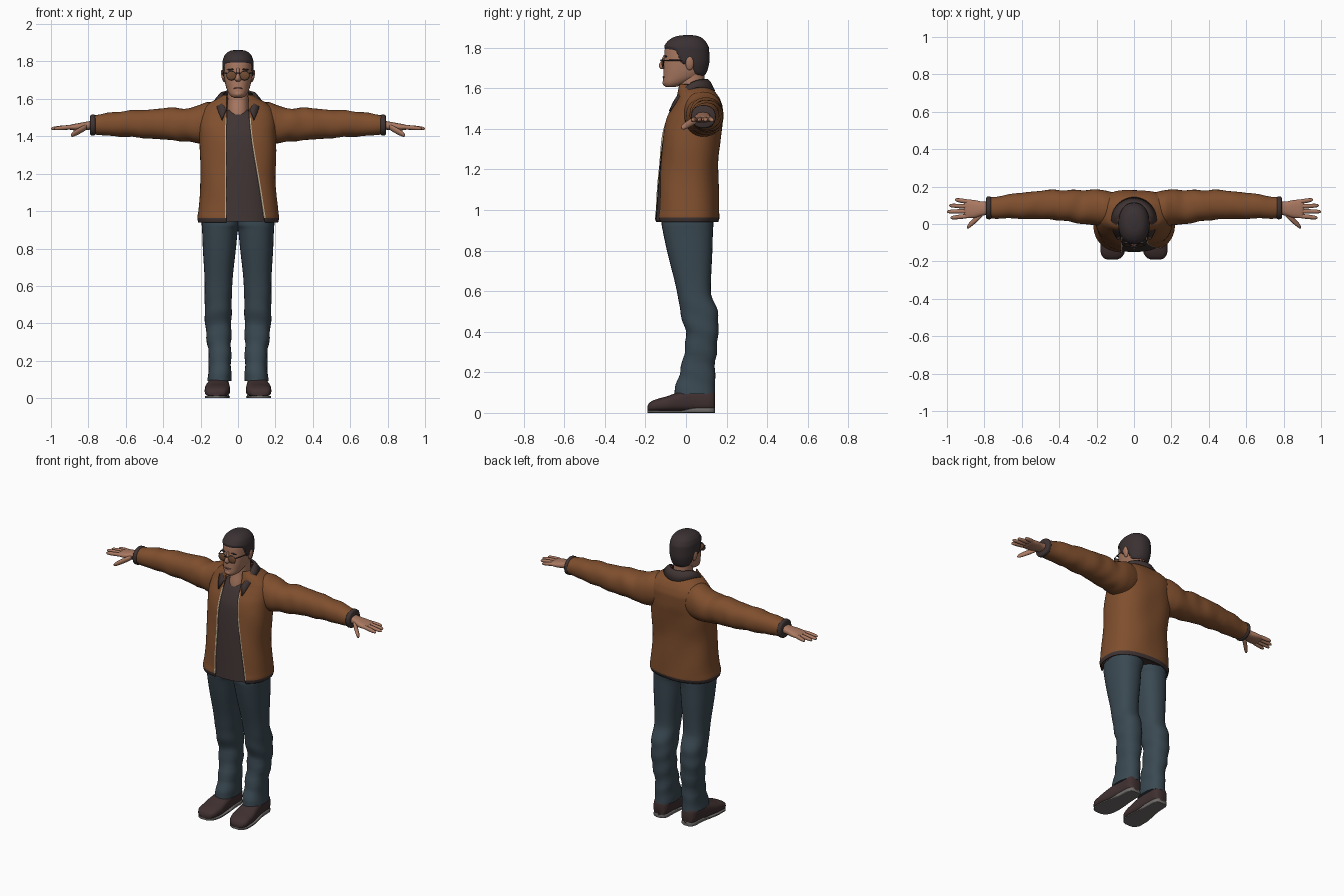
import bpy, bmesh, math
from mathutils import Vector, Matrix

if "Cube" in bpy.data.objects:
    bpy.data.objects.remove(bpy.data.objects["Cube"])

def material(name, r, g, b):
    m = bpy.data.materials.new(name)
    m.diffuse_color = (r, g, b, 1)
    m.use_nodes = True
    m.node_tree.nodes["Principled BSDF"].inputs["Base Color"].default_value = m.diffuse_color
    return m

LEATHER = material("brown leather", 0.215, 0.078, 0.027)
TRIM = material("dark cloth", 0.05, 0.034, 0.033)
DENIM = material("blue denim", 0.042, 0.066, 0.084)
SKIN = material("skin", 0.40, 0.19, 0.12)
HAIR = material("dark hair", 0.042, 0.030, 0.032)
SHOE = material("shoe leather", 0.052, 0.03, 0.03)
SOLE = material("grey sole", 0.16, 0.15, 0.145)
LENS = material("amber lens", 0.16, 0.07, 0.032)
ZIP = material("pale zip", 0.5, 0.4, 0.28)
LIP = material("lip", 0.25, 0.10, 0.075)

def sample(secs, t):
    """Smooth, overshoot-free interpolation of rows (t, values...)."""
    n = len(secs)
    i = max(0, min(n - 2, sum(1 for s in secs if s[0] <= t) - 1))
    h = secs[i + 1][0] - secs[i][0]
    u = max(0, min(1, (t - secs[i][0]) / h))
    def sec(k, c):
        return (secs[k + 1][c] - secs[k][c]) / (secs[k + 1][0] - secs[k][0])
    def slope(k, c):
        if k == 0 or k == n - 1:
            return sec(min(k, n - 2), c)
        a, b = sec(k - 1, c), sec(k, c)
        return 2 * a * b / (a + b) if a * b > 0 else 0
    out = []
    for c in range(1, len(secs[0])):
        p, q = secs[i][c], secs[i + 1][c]
        out.append(p * (2*u**3 - 3*u*u + 1) + q * (3*u*u - 2*u**3)
                   + h * (slope(i, c) * (u**3 - 2*u*u + u) + slope(i + 1, c) * (u**3 - u*u)))
    return out

def finish(name, bm, mats, mirror=False, rule=None, thick=0, angle=50):
    bmesh.ops.recalc_face_normals(bm, faces=bm.faces)
    for f in bm.faces:
        f.smooth = True
        if rule:
            f.material_index = rule(f)
    me = bpy.data.meshes.new(name)
    bm.to_mesh(me)
    bm.free()
    me.set_sharp_from_angle(angle=math.radians(angle))
    for m in mats:
        me.materials.append(m)
    ob = bpy.data.objects.new(name, me)
    bpy.context.collection.objects.link(ob)
    if thick:
        s = ob.modifiers.new("thickness", 'SOLIDIFY')
        s.thickness = thick
        s.offset = -1
    if mirror:
        ob.modifiers.new("mirror", 'MIRROR').use_clip = False
    return ob

def spow(v, e):
    return math.copysign(abs(v) ** e, v)

def skin_rings(bm, rings, closed):
    vs = [[bm.verts.new(p) for p in r] for r in rings]
    m = len(vs[0])
    for a, b in zip(vs, vs[1:]):
        for k in range(m if closed else m - 1):
            bm.faces.new((a[k], a[(k + 1) % m], b[(k + 1) % m], b[k]))
    return vs

def loft(name, mats, secs, axis='z', n=2.2, seg=32, sub=5, deform=None, edges=None, **kw):
    """Superellipse rings; rows are (t, a_min, a_max, b_min, b_max) across the axis."""
    ts = [s[0] + (e[0] - s[0]) * k / sub for s, e in zip(secs, secs[1:]) for k in range(sub)]
    rings = []
    for t in ts + [secs[-1][0]]:
        a0, a1, b0, b1 = sample(secs, t)
        ca, ra, cb, rb = (a0 + a1) / 2, (a1 - a0) / 2, (b0 + b1) / 2, (b1 - b0) / 2
        if edges:   # front opening, with a narrow column on each side for the zip
            l, r = edges(t)
            th = lambda x: math.acos(spow((x - ca) / ra, n / 2))
            s0, s1 = -th(r + .007), 2 * math.pi - th(l - .007)
            angs = [-th(r)] + [s0 + (s1 - s0) * k / seg for k in range(seg + 1)] + [2 * math.pi - th(l)]
        else:
            angs = [2 * math.pi * k / seg for k in range(seg)]
        ring = []
        for w in angs:
            a, b = ca + ra * spow(math.cos(w), 2 / n), cb + rb * spow(math.sin(w), 2 / n)
            v = Vector({'z': (a, b, t), 'x': (t, a, b), 'y': (a, t, b)}[axis])
            ring.append(deform(v) if deform else v)
        rings.append(ring)
    bm = bmesh.new()
    vs = skin_rings(bm, rings, not edges)
    if not edges:
        bm.faces.new(vs[0])
        bm.faces.new(vs[-1])
    return finish(name, bm, mats, **kw)

def ball(name, mat, loc, scale, mirror=False, rot=0):
    bm = bmesh.new()
    M = Matrix.Translation(loc) @ Matrix.Rotation(rot, 4, 'Y') @ Matrix.Diagonal((*scale, 1))
    bmesh.ops.create_uvsphere(bm, u_segments=24, v_segments=14, radius=1, matrix=M)
    return finish(name, bm, [mat], mirror)

# Jacket body: open shell with dark hem and pale zip edges
def folds(v):
    d = 0.003 * math.sin(26 * v.x + 9 * v.z) * math.sin(14 * v.z + 11 * v.y)
    return v + Vector((v.x, v.y - 0.02, 0)).normalized() * d

def opening(z):
    return -0.062, sample([(0.94, 0.145), (1.25, 0.095), (1.5, 0.06), (1.63, 0.055)], z)[0]

def jacket_rule(f):
    c = f.calc_center_median()
    l, r = opening(c.z)
    if c.z < 0.963:
        return 1
    return 2 if c.y < 0 and l - .0065 < c.x < r + .0065 and c.z < 1.5 else 0

loft("jacket_body", [LEATHER, TRIM, ZIP],
     [(0.94, -.213, .213, -.152, .157), (0.963, -.217, .217, -.157, .164), (1.0, -.213, .213, -.152, .163),
      (1.2, -.199, .199, -.137, .158), (1.36, -.205, .205, -.12, .172), (1.44, -.205, .205, -.102, .181),
      (1.5, -.2, .2, -.075, .182), (1.54, -.188, .188, -.055, .172), (1.575, -.155, .155, -.045, .152),
      (1.6, -.112, .112, -.043, .125), (1.62, -.08, .08, -.045, .105)],
     n=2.5, seg=60, deform=folds, edges=opening, rule=jacket_rule, thick=.008)

# Shirt
loft("shirt", [TRIM],
     [(0.945, -.195, .195, -.15, .145), (1.2, -.18, .18, -.131, .14), (1.4, -.18, .18, -.105, .15),
      (1.49, -.15, .15, -.068, .15), (1.52, -.11, .11, -.048, .13), (1.54, -.08, .08, -.03, .11)], n=2.4)

# Collar folded over around the neck
rows = [[], [], []]
for k in range(41):
    a = math.radians(-135 + 270 * k / 40)
    s, c, f = math.sin(a), math.cos(a), (1 - math.cos(a)) / 2
    inner = Vector((.078 * s, .02 + .088 * c, 1.645 - .16 * f**3))
    outer = Vector((.122 * s, .02 + (.124 if c > 0 else .148) * c, 1.588 + .03 * s * s - .185 * f**3))
    for r, p in zip(rows, (inner, inner.lerp(outer, .4) + Vector((0, -.006 * f, .009)), outer)):
        r.append(p)
bm = bmesh.new()
skin_rings(bm, rows, False)
finish("collar", bm, [TRIM], thick=.01)

# Sleeves and cuffs
def sleeve_folds(v):
    w = max(0, min(1, (v.x - .2) / .08))
    d = .0035 * w * math.sin(48 * v.x + 30 * v.y) * math.sin(20 * v.z + 9 * v.x)
    return v + Vector((0, v.y - .09, v.z - 1.465)).normalized() * d

loft("sleeves", [LEATHER],
     [(.08, .0, .16, 1.4, 1.57), (.16, -.012, .18, 1.365, 1.583), (.21, -.006, .185, 1.362, 1.566),
      (.27, .0, .18, 1.372, 1.548), (.35, .012, .182, 1.378, 1.554), (.43, .024, .182, 1.385, 1.546),
      (.6, .028, .167, 1.397, 1.536), (.77, .031, .143, 1.408, 1.513)],
     axis='x', deform=sleeve_folds, mirror=True)
loft("cuffs", [TRIM], [(.763, .03, .142, 1.41, 1.511), (.77, .025, .147, 1.403, 1.517),
                       (.785, .026, .146, 1.404, 1.515), (.79, .031, .14, 1.41, 1.508)],
     axis='x', sub=3, mirror=True)

# Hands
loft("palms", [SKIN], [(.76, .052, .118, 1.437, 1.488), (.81, .045, .12, 1.434, 1.478),
                       (.86, .032, .129, 1.431, 1.469), (.895, .031, .131, 1.434, 1.462),
                       (.908, .04, .124, 1.44, 1.456)], axis='x', n=2.5, seg=24, mirror=True)

def finger(name, p, q, r):
    rowsf = []
    for u, k in ((0, .9), (.3, 1.05), (.8, .9), (.93, .7), (1, .25)):
        c = Vector(p).lerp(Vector(q), u)
        rowsf.append((c.x, c.y - r * k, c.y + r * k, c.z - r * k, c.z + r * k))
    loft(name, [SKIN], rowsf, axis='x', n=2, seg=14, sub=3, mirror=True)

for name, y0, y1, x1 in (("index_fingers", .043, .033, .982), ("middle_fingers", .068, .066, 1.0),
                         ("ring_fingers", .094, .099, .988), ("little_fingers", .119, .13, .957)):
    finger(name, (.885, y0, 1.45), (x1, y1, 1.441), .0115)
finger("thumbs", (.81, .055, 1.45), (.893, -.018, 1.405), .0165)

# Trouser legs
def leg_folds(v):
    w = .004 * max(0, 1 - abs(v.z - .3) / .3)
    return v + Vector((v.x - .1, v.y - .05, 0)).normalized() * w * math.sin(55 * v.z + 14 * v.x + 18 * v.y)

loft("trouser_legs", [DENIM],
     [(.092, .036, .163, -.058, .143), (.13, .036, .16, -.052, .144), (.2, .037, .156, -.03, .142),
      (.38, .036, .174, .0, .158), (.48, .034, .178, -.024, .16), (.6, .031, .178, -.045, .122),
      (.8, .011, .188, -.094, .13), (.9, .0, .192, -.115, .133), (.93, -.012, .194, -.12, .135),
      (1.0, -.012, .19, -.12, .13)], n=2.3, sub=6, deform=leg_folds, mirror=True)

# Shoes and soles
shoe = [(-.19, .09, .145, .012, .034), (-.18, .068, .164, .008, .05), (-.15, .05, .178, .006, .066),
        (-.1, .042, .178, .006, .08), (-.03, .045, .168, .006, .104), (.05, .05, .155, .006, .12),
        (.11, .052, .152, .006, .12), (.135, .062, .142, .008, .11), (.143, .078, .126, .015, .09)]
loft("shoes", [SHOE], shoe, axis='y', n=2.8, seg=28, mirror=True)
loft("soles", [SOLE], [(y, a + .001, b - .001, 0, .012 if y < .04 else .026) for y, a, b, _, _ in shoe],
     axis='y', n=6, seg=28, mirror=True)

# Neck and head
loft("neck", [SKIN], [(1.47, -.062, .062, -.055, .1), (1.53, -.058, .058, -.05, .1),
                      (1.6, -.055, .055, -.036, .093), (1.69, -.056, .056, -.03, .09)])
head = [(1.606, -.022, .022, -.098, -.055), (1.613, -.036, .036, -.107, -.025), (1.63, -.05, .05, -.113, .02),
        (1.66, -.063, .063, -.112, .078), (1.69, -.07, .07, -.111, .098), (1.74, -.076, .076, -.107, .108),
        (1.79, -.077, .077, -.105, .107), (1.82, -.07, .07, -.09, .095), (1.84, -.055, .055, -.066, .076),
        (1.85, -.036, .036, -.04, .055), (1.854, -.012, .012, -.01, .028)]
loft("head", [SKIN], head, seg=48)

# Hair: a head shell that sinks below the skin past the hairline
def hairline(v):
    line = sample([(-.12, 1.797), (-.055, 1.787), (-.018, 1.722), (.025, 1.712),
                   (.05, 1.668), (.12, 1.648)], v.y)[0]
    d = max(-.012, min(.008, (v.z - line) * .9))
    return v + (v - Vector((0, .005, 1.72))).normalized() * d

loft("hair", [HAIR], head[2:], seg=64, sub=8, deform=hairline)

# Face: nose, ears, brows, lips
loft("nose", [SKIN], [(1.694, -.012, .012, -.122, -.08), (1.702, -.018, .018, -.131, -.08),
                      (1.712, -.015, .015, -.134, -.08), (1.735, -.01, .01, -.122, -.08),
                      (1.765, -.009, .009, -.11, -.08)], n=2, seg=20, sub=4)
ball("ears", SKIN, (.08, .018, 1.722), (.009, .02, .034), True, .2)
ball("brows", HAIR, (.036, -.099, 1.757), (.022, .006, .004), True, .08)
ball("lips", LIP, (0, -.107, 1.656), (.025, .008, .006))
ball("chin", SKIN, (0, -.096, 1.627), (.026, .02, .018))

# Glasses
ball("lens_rims", HAIR, (.035, -.113, 1.724), (.028, .004, .025), True)
ball("lenses", LENS, (.035, -.114, 1.724), (.025, .006, .022), True)
ball("glasses_bridge", HAIR, (0, -.124, 1.738), (.014, .004, .003))
loft("glasses_temples", [HAIR], [(-.113, .058, .063, 1.734, 1.74), (-.05, .076, .08, 1.735, 1.741),
                                 (.02, .082, .086, 1.735, 1.741)], axis='y', seg=8, sub=2, mirror=True)
